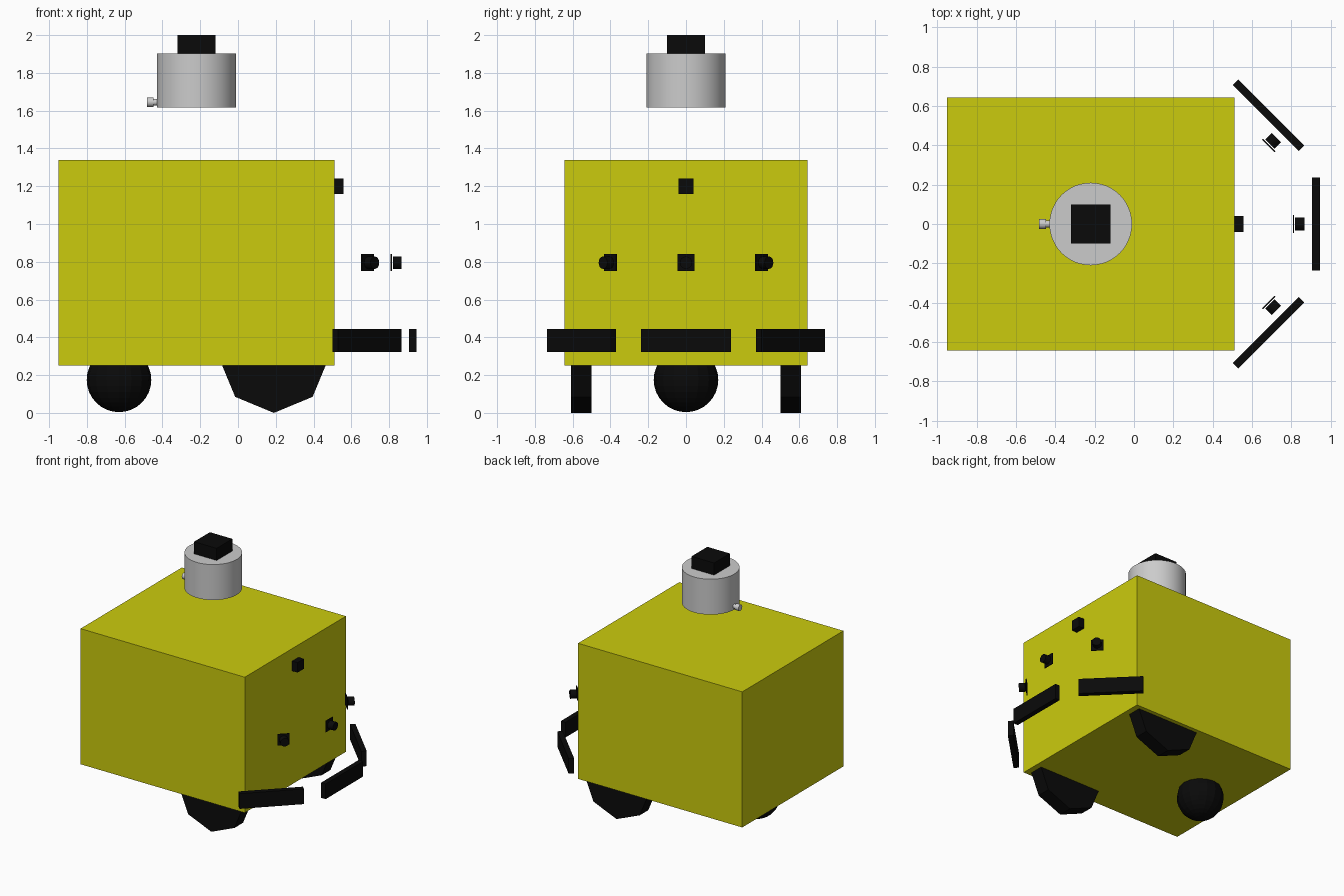
import bpy, math
from mathutils import Vector

if "Cube" in bpy.data.objects:
    bpy.data.objects.remove(bpy.data.objects["Cube"])


def material(name, rgb):
    m = bpy.data.materials.new(name)
    m.use_nodes = True
    m.diffuse_color = (*rgb, 1)
    m.node_tree.nodes["Principled BSDF"].inputs["Base Color"].default_value = (*rgb, 1)
    return m


YELLOW = material("yellow paint", (0.6, 0.6, 0.004))
BLACK = material("black plastic", (0.003, 0.003, 0.003))
GREY = material("light grey metal", (0.6, 0.6, 0.6))


def finish(name, mat):
    ob = bpy.context.object
    ob.name = name
    ob.data.materials.append(mat)
    return ob


def box(name, mat, center, size, turn=0):
    bpy.ops.mesh.primitive_cube_add(size=1, location=center, rotation=(0, 0, turn))
    bpy.context.object.scale = size
    return finish(name, mat)


def cylinder(name, mat, center, radius, depth, axis=(0, 0, 1), sides=16, smooth=True):
    rot = Vector((0, 0, 1)).rotation_difference(Vector(axis)).to_euler()
    bpy.ops.mesh.primitive_cylinder_add(vertices=sides, radius=radius, depth=depth,
                                        location=center, rotation=rot)
    if smooth:
        bpy.ops.object.shade_smooth_by_angle(angle=math.radians(35))
    return finish(name, mat)


# Main body
box("body", YELLOW, (-0.22, 0, 0.795), (1.46, 1.285, 1.09))

# Octagonal drive wheels and ball caster
for side, y in (("left", 0.555), ("right", -0.555)):
    cylinder(side + "_wheel", BLACK, (0.19, y, 0.29), 0.29, 0.11, (0, 1, 0), 8, False)
bpy.ops.mesh.primitive_uv_sphere_add(segments=16, ring_count=16, radius=0.171,
                                     location=(-0.63, 0, 0.175))
finish("caster_ball", BLACK)

# Scanner floating above the body, with its cap and cable plug
cylinder("scanner_drum", GREY, (-0.22, 0, 1.76), 0.21, 0.285, sides=48)
box("scanner_cap", BLACK, (-0.22, 0, 1.95), (0.2, 0.2, 0.1))
cylinder("plug_stem", GREY, (-0.43, 0, 1.645), 0.018, 0.05, (-1, 0, 0))
cylinder("plug_tip", GREY, (-0.465, 0, 1.645), 0.025, 0.036, (-1, 0, 0))

# Camera box high on the face
box("face_camera", BLACK, (0.533, 0, 1.2), (0.05, 0.08, 0.08))

# Three bumper bars and three range sensors fanned around the face
fan = (("right", -45, (0.683, -0.553), (0.685, -0.4)),
       ("middle", 0, (0.926, 0), (0.811, 0)),
       ("left", 45, (0.683, 0.553), (0.685, 0.4)))
for side, angle, bar, sensor in fan:
    turn = math.radians(angle)
    out = Vector((math.cos(turn), math.sin(turn), 0))
    plate = Vector((*sensor, 0.795))
    box(side + "_bumper", BLACK, (*bar, 0.383), (0.04, 0.475, 0.122), turn)
    box(side + "_sensor_plate", BLACK, plate, (0.007, 0.09, 0.09), turn)
    cylinder(side + "_sensor_barrel", BLACK, plate + out * 0.032, 0.033, 0.047, out)
